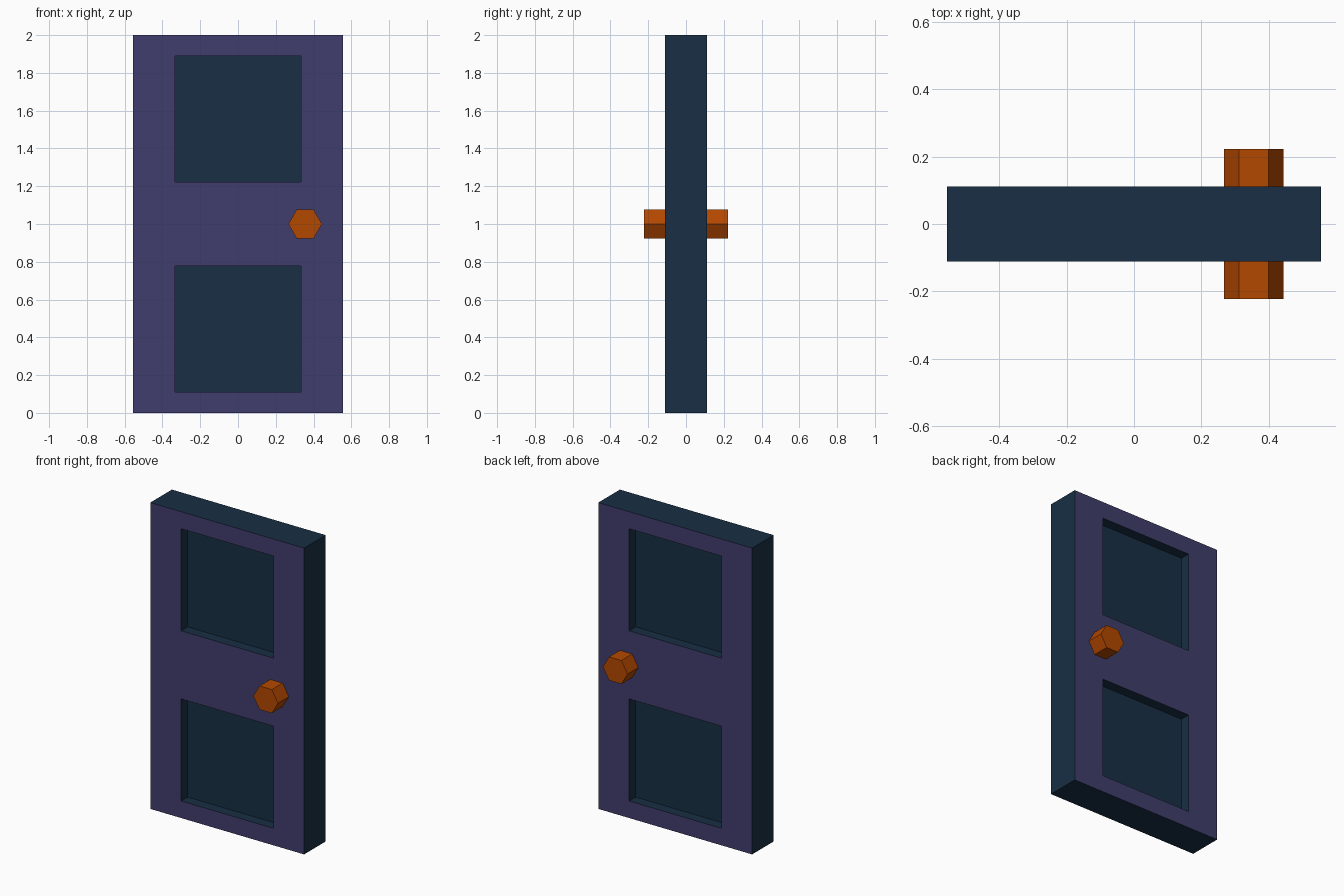
import bpy, bmesh, math
from mathutils import Matrix, Vector

if "Cube" in bpy.data.objects:
    bpy.data.objects.remove(bpy.data.objects["Cube"])

U = 1 / 9                       # design module: door is 10 x 2 x 18 modules
W, T, H = 5 * U, U, 18 * U      # half width, half thickness, height
RECESS = 0.067


def material(name, rgb):
    lin = [((c / 255 + 0.055) / 1.055) ** 2.4 if c > 10 else c / 255 / 12.92 for c in rgb]
    m = bpy.data.materials.new(name)
    m.diffuse_color = (*lin, 1)
    m.use_nodes = True
    m.node_tree.nodes["Principled BSDF"].inputs["Base Color"].default_value = m.diffuse_color
    return m


def finish(name, bm, mats):
    bmesh.ops.recalc_face_normals(bm, faces=bm.faces)
    me = bpy.data.meshes.new(name)
    bm.to_mesh(me)
    bm.free()
    for m in mats:
        me.materials.append(m)
    ob = bpy.data.objects.new(name, me)
    bpy.context.collection.objects.link(ob)
    return ob


teal = material("dark teal", (24, 47, 68))
purple = material("dusky purple", (64, 61, 108))
orange = material("burnt orange", (180, 72, 0))

# Door slab, cut along the panel outlines
bm = bmesh.new()
bmesh.ops.create_cube(bm, size=1, matrix=Matrix.Translation((0, 0, H / 2))
                      @ Matrix.Diagonal((2 * W, 2 * T, H, 1)))
cuts = [((s * 3 * U, 0, 0), (1, 0, 0)) for s in (-1, 1)]
cuts += [((0, 0, k * U), (0, 0, 1)) for k in (1, 7, 11, 17)]
for co, no in cuts:
    bmesh.ops.bisect_plane(bm, geom=bm.verts[:] + bm.edges[:] + bm.faces[:],
                           plane_co=co, plane_no=no)
bm.normal_update()

# Recessed panels, two on each side
panels = []
for f in bm.faces:
    c = f.calc_center_median()
    if abs(f.normal.y) > 0.9 and abs(c.x) < 0.1 and 3 * U < abs(c.z - H / 2) < 7 * U:
        panels.append(f)
for f in bmesh.ops.extrude_discrete_faces(bm, faces=panels)["faces"]:
    y = f.calc_center_median().y
    bmesh.ops.translate(bm, verts=f.verts, vec=Vector((0, -math.copysign(RECESS, y), 0)))

# Purple on the outer front and back faces only
for f in bm.faces:
    f.material_index = int(abs(f.calc_center_median().y) > T - 0.001)
finish("door_slab", bm, [teal, purple])

# Hexagonal knobs
for name, s in (("front_knob", -1), ("back_knob", 1)):
    bm = bmesh.new()
    ring = [bm.verts.new((3.2 * U + 0.8 * U * math.cos(a), s * T, H / 2 + 0.8 * U * math.sin(a)))
            for a in (i * math.pi / 3 for i in range(6))]
    base = bm.faces.new(ring)
    ext = bmesh.ops.extrude_face_region(bm, geom=[base], use_keep_orig=True)["geom"]
    bmesh.ops.translate(bm, verts=[g for g in ext if isinstance(g, bmesh.types.BMVert)],
                        vec=(0, s * U, 0))
    finish(name, bm, [orange])
